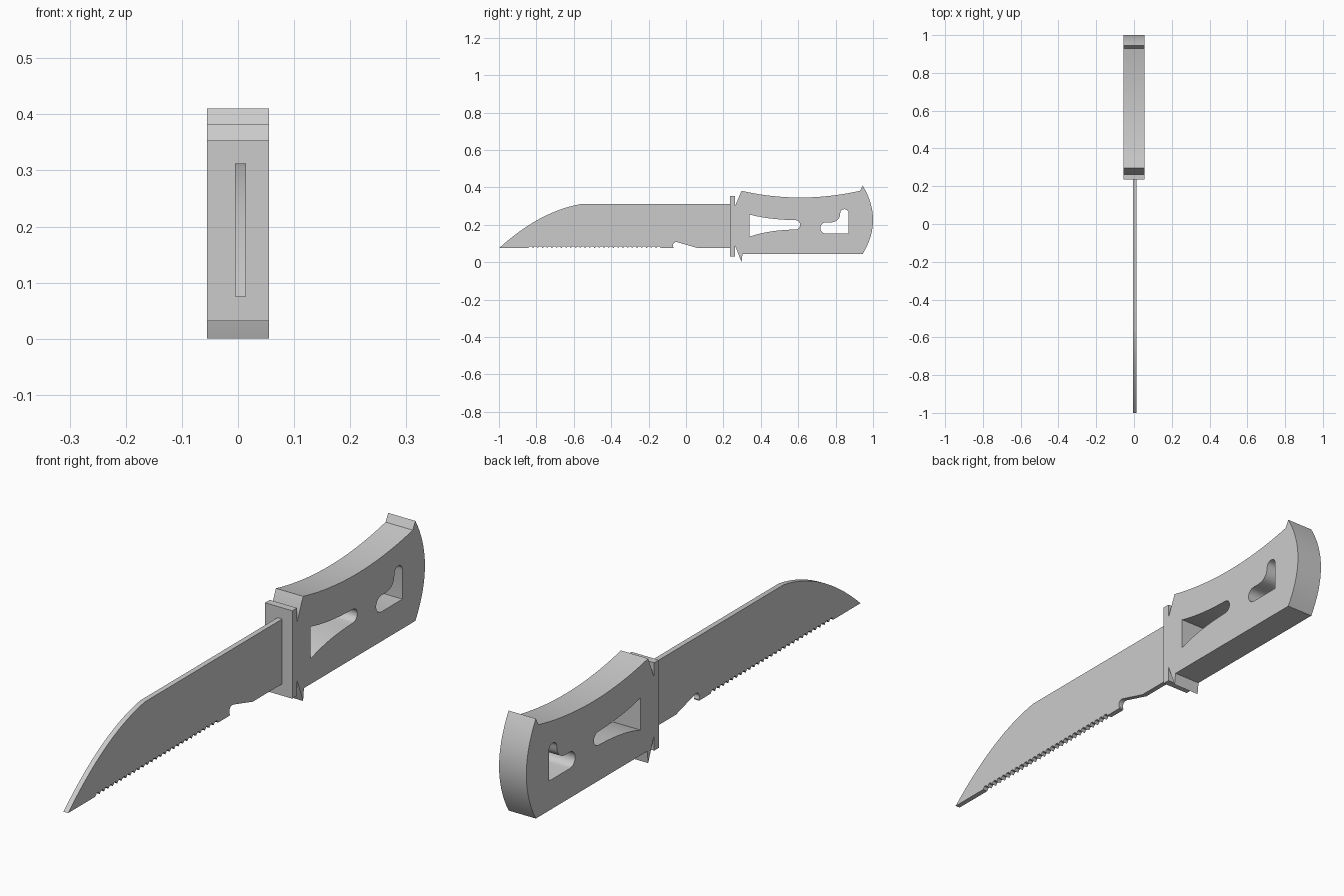
import bpy, bmesh, math

cube = bpy.data.objects.get("Cube")
if cube:
    bpy.data.objects.remove(cube)

steel = bpy.data.materials.new("plain grey")
steel.use_nodes = True
grey = (0.6, 0.6, 0.6, 1)
steel.diffuse_color = grey
steel.node_tree.nodes["Principled BSDF"].inputs["Base Color"].default_value = grey


def bend(a, c, b, n=14):
    """Curve from a to b pulled towards c, leaving out the end point."""
    pts = []
    for i in range(n):
        t = i / n
        pts.append(tuple((1 - t) ** 2 * p + 2 * t * (1 - t) * q + t * t * r
                         for p, q, r in zip(a, c, b)))
    return pts


def arc(cy, cz, r, start, end, n=8):
    """Circular arc between two angles in degrees, both ends included."""
    angles = [math.radians(start + (end - start) * i / n) for i in range(n + 1)]
    return [(cy + r * math.cos(a), cz + r * math.sin(a)) for a in angles]


def plate(name, x0, x1, *loops):
    """Side profile (first loop) with holes (other loops), extruded along x."""
    bm = bmesh.new()
    edges = []
    for loop in loops:
        verts = [bm.verts.new((x0, y, z)) for y, z in loop]
        edges += [bm.edges.new((v, verts[i - 1])) for i, v in enumerate(verts)]
    bmesh.ops.triangle_fill(bm, edges=edges, use_beauty=True)
    grown = bmesh.ops.extrude_face_region(bm, geom=bm.faces[:], use_keep_orig=True)
    moved = [g for g in grown["geom"] if isinstance(g, bmesh.types.BMVert)]
    bmesh.ops.translate(bm, verts=moved, vec=(x1 - x0, 0, 0))
    bmesh.ops.recalc_face_normals(bm, faces=bm.faces[:])
    mesh = bpy.data.meshes.new(name)
    bm.to_mesh(mesh)
    bm.free()
    mesh.materials.append(steel)
    obj = bpy.data.objects.new(name, mesh)
    bpy.context.collection.objects.link(obj)
    bpy.ops.object.select_all(action="DESELECT")
    obj.select_set(True)
    bpy.context.view_layer.objects.active = obj
    bpy.ops.object.shade_smooth_by_angle(angle=math.radians(30))
    return obj


# Blade: curved point, straight spine, notch near the guard, serrated edge
EDGE, SPINE = 0.075, 0.312
blade = bend((-1, EDGE), (-0.78, 0.275), (-0.557, SPINE))
blade += [(-0.557, SPINE), (0.245, SPINE), (0.245, EDGE), (0.065, EDGE)]
blade += arc(-0.052, 0.09, 0.018, 70, 215)
blade += [(-0.068, EDGE)]
teeth, first, last = 28, -0.843, -0.135
step = (last - first) / teeth
for i in range(teeth):
    y = last - i * step
    blade += [(y, EDGE), (y - step * 0.3, EDGE + 0.01), (y - step * 0.7, EDGE + 0.01)]
blade.append((first, EDGE))
plate("blade", -0.005, 0.014, blade)

# Guard
plate("guard", -0.055, 0.055,
      [(0.235, 0.032), (0.262, 0.032), (0.262, 0.353), (0.235, 0.353)])

# Handle: dished top, rounded butt, finger spike at the lower front
handle = [(0.262, 0.30)]
handle += bend((0.297, 0.382), (0.61, 0.31), (0.93, 0.382), 20)
handle += [(0.93, 0.382)]
handle += bend((0.945, 0.41), (1.055, 0.225), (0.945, 0.045), 16)
handle += [(0.945, 0.045), (0.302, 0.045), (0.297, 0.0), (0.262, 0.09)]

# Tapering slot, symmetrical about its middle
upper = bend((0.34, 0.255), (0.44, 0.228), (0.585, 0.225), 10)
lower = bend((0.34, 0.137), (0.44, 0.172), (0.585, 0.175), 10)
slot = upper + arc(0.585, 0.2, 0.025, 90, -90) + lower[::-1]

# Boot-shaped slot
boot = [(0.87, 0.153)] + arc(0.847, 0.261, 0.023, 0, 180)
boot += bend((0.822, 0.245), (0.81, 0.208), (0.755, 0.213), 8)
boot += arc(0.748, 0.183, 0.03, 90, 270)
plate("handle", -0.055, 0.055, handle, slot, boot)
